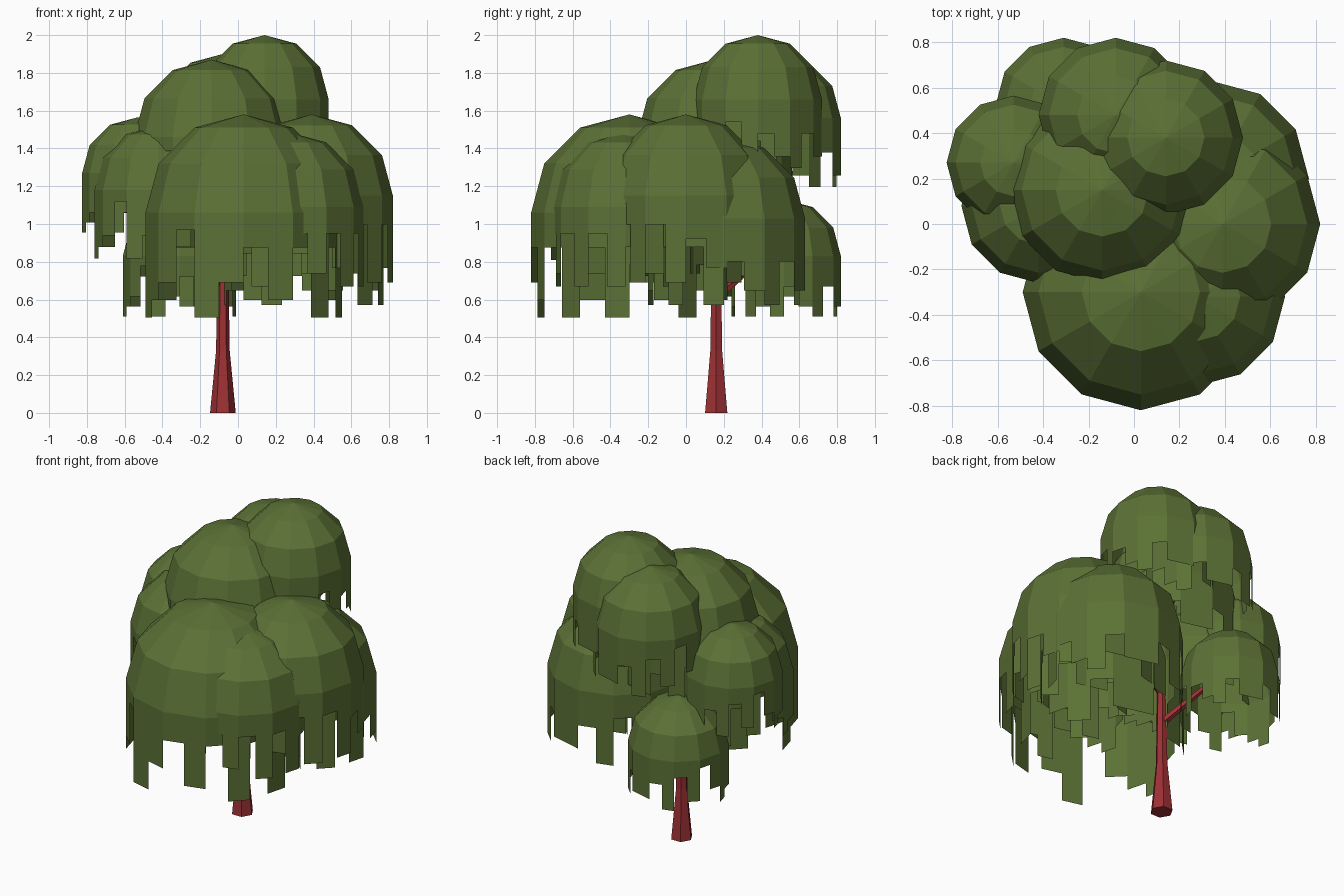
import bpy, bmesh
from math import sin, cos, pi
from mathutils import Vector

if "Cube" in bpy.data.objects:
    bpy.data.objects.remove(bpy.data.objects["Cube"])


def material(name, color):
    m = bpy.data.materials.new(name)
    m.diffuse_color = color
    m.use_nodes = True
    m.node_tree.nodes["Principled BSDF"].inputs["Base Color"].default_value = m.diffuse_color
    return m


leaf = material("leaf_green", (0.105, 0.165, 0.036, 1))
bark = material("bark_red", (0.34, 0.03, 0.035, 1))


def finish(name, bm, mat):
    me = bpy.data.meshes.new(name)
    bm.to_mesh(me)
    bm.free()
    me.materials.append(mat)
    ob = bpy.data.objects.new(name, me)
    bpy.context.collection.objects.link(ob)
    return ob


# Unit canopy: open 12-sided dome with hanging strips, two per side
STRIPS = [3, 5, 6, 3, 5, 5, 3, 6, 2, 5, 1, 4,
          6, 5, 4, 1, 6, 4, 2, 5, 2, 6, 2, 6]
STEP = 0.178


def canopy_mesh():
    bm = bmesh.new()
    rings = []
    for a in (pi / 6, pi / 3, pi / 2):
        rings.append([bm.verts.new((sin(a) * cos(k * pi / 6), sin(a) * sin(k * pi / 6), cos(a)))
                      for k in range(12)])
    apex = bm.verts.new((0, 0, 1))
    for k in range(12):
        n = (k + 1) % 12
        bm.faces.new((apex, rings[0][k], rings[0][n]))
        for up, lo in zip(rings, rings[1:]):
            bm.faces.new((up[k], lo[k], lo[n], up[n]))
        a, b = rings[2][k].co, rings[2][n].co
        mid = (a + b) / 2
        for j, (p, q) in enumerate(((a, mid), (mid, b))):
            drop = Vector((0, 0, STRIPS[2 * k + j] * STEP))
            bm.faces.new([bm.verts.new(v) for v in (p, p - drop, q - drop, q)])
    return bm


# Canopies: x, y, rim height, radius
CANOPIES = {
    "front": (0.03, -0.30, 1.06, 0.52),
    "right": (0.39, 0.00, 1.15, 0.43),
    "front_right": (0.27, -0.32, 1.09, 0.395),
    "back_right": (0.34, 0.20, 1.03, 0.43),
    "top": (0.14, 0.38, 1.66, 0.34),
    "centre": (-0.14, 0.15, 1.46, 0.41),
    "back": (-0.08, 0.48, 1.56, 0.34),
    "low_back": (-0.31, 0.52, 0.83, 0.30),
    "left": (-0.53, 0.27, 1.27, 0.295),
    "front_left": (-0.42, 0.08, 1.18, 0.34),
}
shared = None
for part, (x, y, z, r) in CANOPIES.items():
    if shared is None:
        ob = finish("canopy_" + part, canopy_mesh(), leaf)
        shared = ob.data
    else:
        ob = bpy.data.objects.new("canopy_" + part, shared)
        bpy.context.collection.objects.link(ob)
    ob.location = (x, y, z)
    ob.scale = (r, r, r)


# Tapered tube through points, used for trunk and branches
def tube(name, points, radii, sides):
    bm = bmesh.new()
    pts = [Vector(p) for p in points]
    rot = Vector((0, 0, 1)).rotation_difference(pts[-1] - pts[0])
    rings = [[bm.verts.new(p + rot @ Vector((r * cos(2 * pi * k / sides), r * sin(2 * pi * k / sides), 0)))
              for k in range(sides)] for p, r in zip(pts, radii)]
    for lo, up in zip(rings, rings[1:]):
        for k in range(sides):
            n = (k + 1) % sides
            bm.faces.new((lo[k], lo[n], up[n], up[k]))
    bm.faces.new(rings[0][::-1])
    bm.faces.new(rings[-1])
    return finish(name, bm, bark)


TX, TY = -0.08, 0.16
tube("trunk", [(TX, TY, 0), (TX, TY, 0.33), (TX, TY, 0.75), (TX, TY, 1.5)],
     [0.068, 0.036, 0.03, 0.018], 6)

# Branches reach from the trunk into each canopy
for part, (x, y, z, r) in CANOPIES.items():
    if part == "centre":
        continue
    start = Vector((TX, TY, min(1.3, z - 0.22)))
    end = Vector((x, y, z + 0.3 * r))
    tube("branch_" + part, [start, start.lerp(end, 0.5), end], [0.024, 0.018, 0.01], 5)
